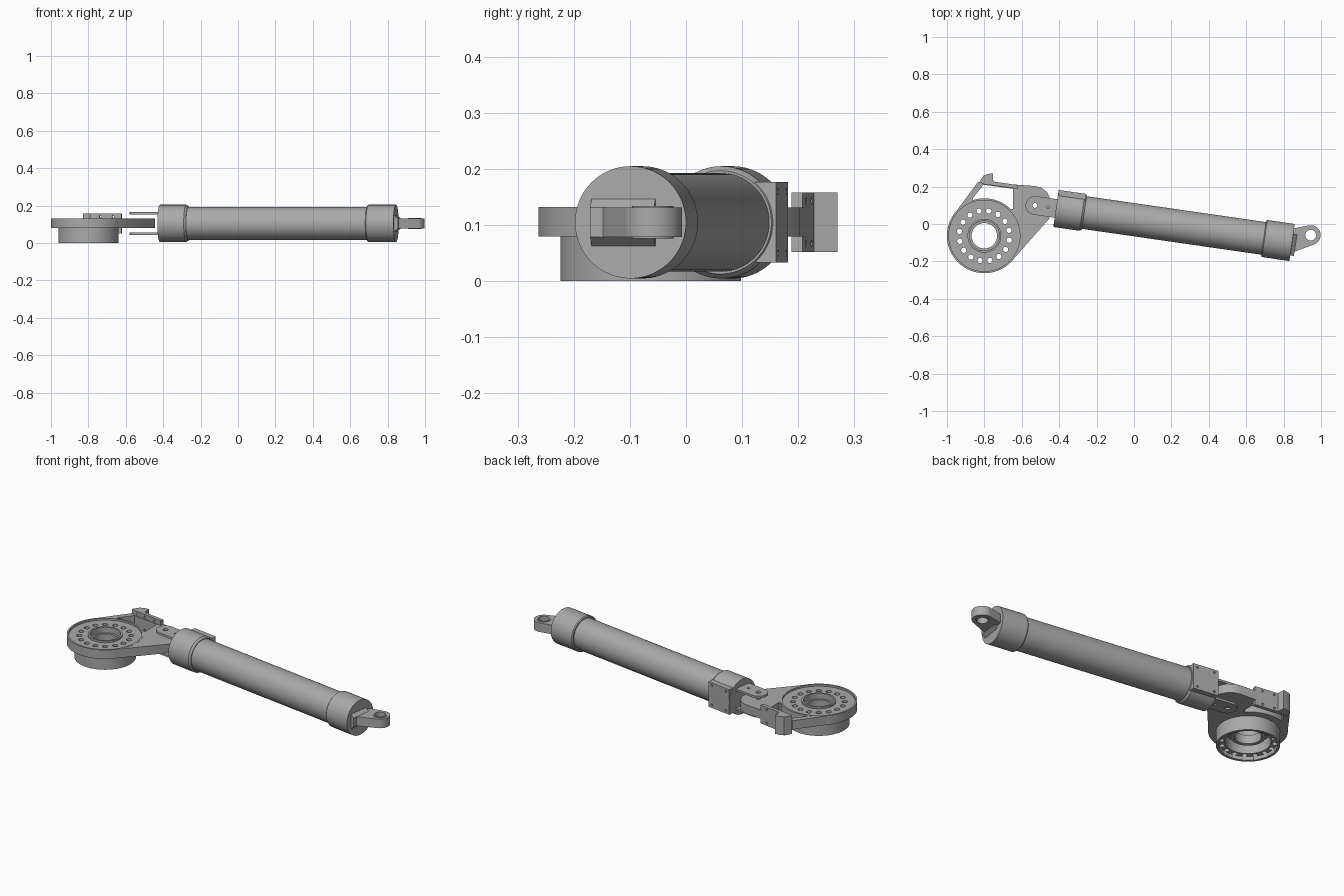
import bpy, bmesh, math
from mathutils import Matrix, Vector
from mathutils.geometry import convex_hull_2d

if bpy.data.objects.get("Cube"):
    bpy.data.objects.remove(bpy.data.objects["Cube"])

metal = bpy.data.materials.new("grey metal")
metal.use_nodes = True
GREY = (0.4, 0.4, 0.4, 1)
metal.diffuse_color = GREY
metal.node_tree.nodes["Principled BSDF"].inputs["Base Color"].default_value = GREY

MID = 0.105                      # height of the centre plane
HUB = (-0.8, -0.063)             # centre of the slewing ring
TILT = -math.radians(8.2)
# actuator frame: x along the cylinder axis, origin at its inner end face
FRAME = Matrix.Translation((-0.417, 0.083, MID)) @ Matrix.Rotation(TILT, 4, 'Z')
WORLD = Matrix.Identity(4)
ALONG_X = Matrix.Rotation(math.pi / 2, 4, 'Y')
ALONG_Y = Matrix.Rotation(math.pi / 2, 4, 'X')


def finish(name, bm, matrix):
    bmesh.ops.transform(bm, matrix=matrix, verts=bm.verts)
    bmesh.ops.recalc_face_normals(bm, faces=bm.faces)
    mesh = bpy.data.meshes.new(name)
    bm.to_mesh(mesh)
    bm.free()
    mesh.materials.append(metal)
    ob = bpy.data.objects.new(name, mesh)
    bpy.context.collection.objects.link(ob)
    return ob


def prism(name, points, z0, z1, matrix=WORLD):
    bm = bmesh.new()
    face = bm.faces.new([bm.verts.new((x, y, z0)) for x, y in points])
    top = bmesh.ops.extrude_face_region(bm, geom=[face])["geom"]
    for v in top:
        if isinstance(v, bmesh.types.BMVert):
            v.co.z = z1
    return finish(name, bm, matrix)


def hull(name, points, z0, z1, matrix=WORLD):
    order = convex_hull_2d([Vector(p) for p in points])
    return prism(name, [points[i] for i in order], z0, z1, matrix)


def circle(x, y, r, n=64):
    return [(x + r * math.cos(math.tau * i / n), y + r * math.sin(math.tau * i / n))
            for i in range(n)]


def lathe(name, profile, matrix, n=96):
    """Spin a closed (radius, height) profile about z."""
    bm = bmesh.new()
    vs = [bm.verts.new((r, 0, z)) for r, z in profile]
    es = [bm.edges.new((vs[i - 1], vs[i])) for i in range(len(vs))]
    bmesh.ops.spin(bm, geom=vs + es, cent=(0, 0, 0), axis=(0, 0, 1),
                   angle=math.tau, steps=n)
    bmesh.ops.remove_doubles(bm, verts=bm.verts, dist=1e-5)
    return finish(name, bm, matrix)


def rod(radius, half, matrix):
    return prism("cutter", circle(0, 0, radius, 24), -half, half, matrix)


def cut(ob, cutters):
    for c in cutters:
        c.hide_render = True
        mod = ob.modifiers.new("cut", 'BOOLEAN')
        mod.operation, mod.solver, mod.object = 'DIFFERENCE', 'EXACT', c
        bpy.context.view_layer.objects.active = ob
        bpy.ops.object.modifier_apply(modifier=mod.name)
        bpy.data.objects.remove(c)


def at(x, y, z=0.0):
    return Matrix.Translation((x, y, z))


# slewing ring: rimmed plate with a hollow hub below and a stepped bore
ring = lathe("slewing_ring", [
    (0.2, 0.08), (0.2, 0.132), (0.19, 0.132), (0.19, 0.122), (0.09, 0.122),
    (0.09, 0.132), (0.08, 0.132), (0.08, 0.1), (0.068, 0.1), (0.068, 0.05),
    (0.088, 0.05), (0.088, 0.08), (0.115, 0.08), (0.115, 0.02), (0.146, 0.02),
    (0.146, 0), (0.161, 0), (0.161, 0.08)], at(*HUB))
cut(ring, [rod(0.014, 0.2, at(*p)) for p in
           [(HUB[0] + 0.135 * math.cos(a), HUB[1] + 0.135 * math.sin(a))
            for a in [math.radians(12.5 + 22.5 * i) for i in range(16)]]])

# arm plate joining the ring to the clevis, with an open window
arm = hull("arm_plate", circle(*HUB, 0.199) + [
    (-0.834, 0.225), (-0.53, 0.203), (-0.495, 0.194), (-0.465, 0.171),
    (-0.447, 0.135), (-0.445, 0.06), (-0.452, 0.03)], 0.08, 0.131)
cut(arm, [
    prism("cutter", circle(*HUB, 0.192), 0, 0.3),
    prism("cutter", [(-0.805, 0.21), (-0.647, 0.188), (-0.647, 0.08),
                     (-0.8, 0.08), (-0.865, 0.125), (-0.86, 0.14)], 0, 0.3),
    rod(0.013, 0.2, FRAME @ at(-0.114, 0))])

# upright pad and hooked stop on the arm
pad = prism("arm_pad", [(-0.79, 0.232), (-0.62, 0.208), (-0.623, 0.188),
                        (-0.793, 0.212)], 0.052, 0.158)
cut(pad, [rod(0.006, 0.1, at(x, 0.21, MID + s * 0.038)
              @ Matrix.Rotation(TILT, 4, 'Z') @ ALONG_Y)
          for x in (-0.735, -0.665) for s in (-1, 1)])
hook = prism("arm_stop", [(-0.828, 0.222), (-0.805, 0.258), (-0.78, 0.268),
                          (-0.755, 0.27), (-0.752, 0.228), (-0.79, 0.21)],
             0.052, 0.158)

# actuator tube and its two collars
lathe("actuator_tube", [(0, 0.1), (0.088, 0.1), (0.088, 1.2), (0, 1.2)],
      FRAME @ ALONG_X)
lathe("inner_collar", [(0, 0), (0.1, 0), (0.1, 0.142), (0.092, 0.153), (0, 0.153)],
      FRAME @ ALONG_X)
lathe("outer_collar", [(0, 1.122), (0.095, 1.122), (0.1, 1.127), (0.1, 1.275),
                       (0, 1.275)], FRAME @ ALONG_X)

# square mounting block on the inner collar
block = prism("mounting_block", [(0.001, 0), (0.15, 0), (0.15, 0.1), (0.001, 0.1)],
              -0.072, 0.072, FRAME)
cut(block, [rod(0.006, 0.02, FRAME @ at(u, 0.1, s * 0.055) @ ALONG_Y)
            for u in (0.025, 0.125) for s in (-1, 1)])

# clevis plates above and below the arm
for name, z in (("upper_clevis_plate", 0.055), ("lower_clevis_plate", -0.055)):
    plate = hull(name, circle(-0.114, 0, 0.05) + [(0.02, 0.05), (0.02, -0.05)],
                 z - 0.006, z + 0.006, FRAME)
    cut(plate, [rod(0.013, 0.2, FRAME @ at(-0.114, 0)),
                rod(0.007, 0.2, FRAME @ at(-0.043, 0))])

# offset rod eye with flared foot and bushing
EYE = (1.368, 0.053)
eye = hull("rod_eye", circle(*EYE, 0.053) + [(1.27, 0.075), (1.27, -0.06)],
           -0.026, 0.026, FRAME)
cut(eye, [rod(0.034, 0.2, FRAME @ at(*EYE))])
lathe("eye_bushing", [(0.029, -0.029), (0.037, -0.029), (0.037, 0.029),
                      (0.029, 0.029)], FRAME @ at(*EYE))
prism("eye_foot", [(1.27, -0.042), (1.276, -0.042), (1.295, -0.026),
                   (1.295, 0.026), (1.276, 0.042), (1.27, 0.042)],
      -0.07, 0.045, FRAME @ ALONG_Y @ Matrix.Scale(-1, 4, (0, 0, 1)))

# smooth round surfaces, keep edges crisp
bpy.ops.object.select_all(action='DESELECT')
for ob in bpy.context.collection.objects:
    if ob.type == 'MESH' and metal.name in ob.data.materials:
        ob.select_set(True)
        bpy.context.view_layer.objects.active = ob
bpy.ops.object.shade_smooth_by_angle(angle=math.radians(30))
